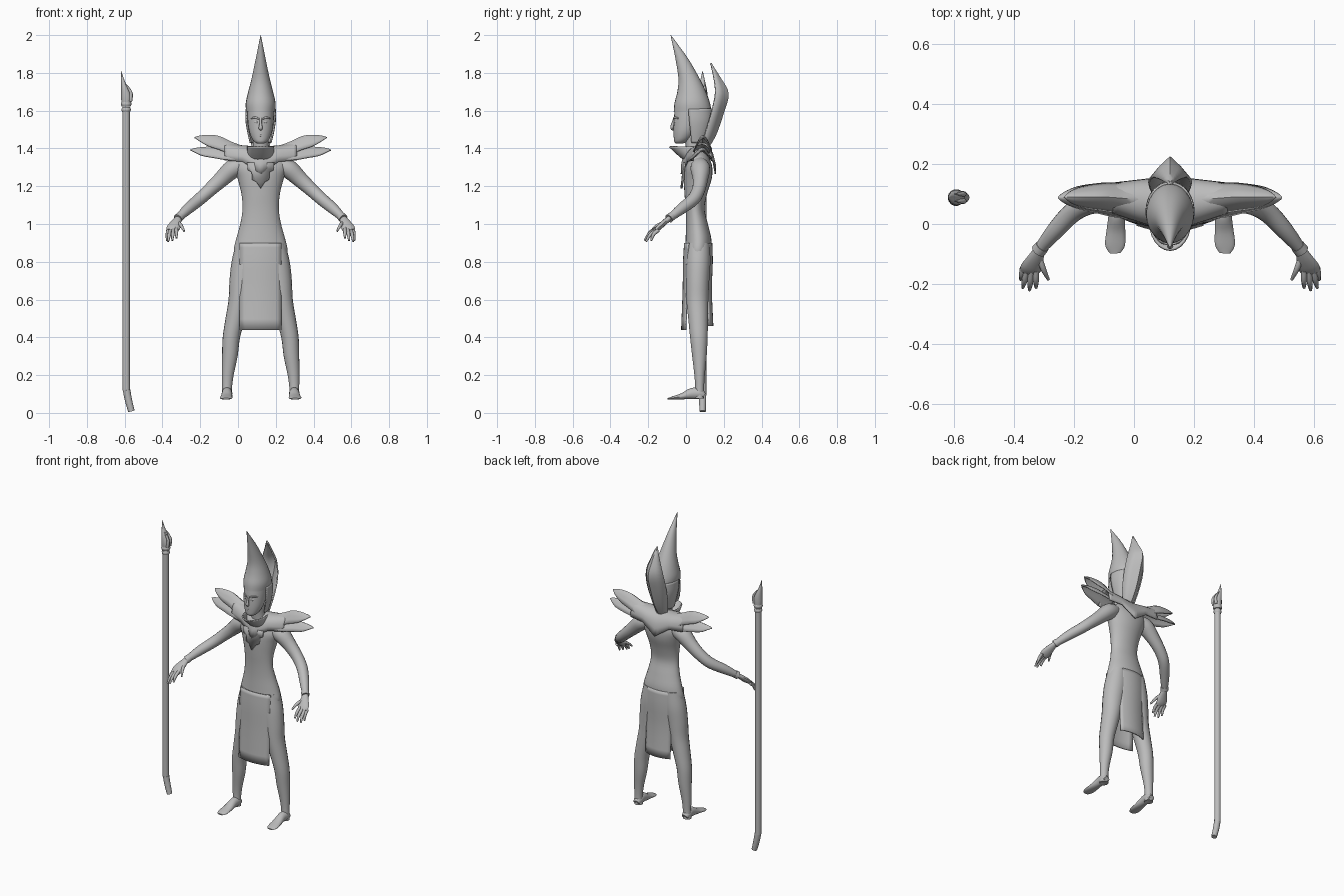
import bpy, bmesh, math
from mathutils import Vector

CX = 0.12  # centre line of the figure
grey = bpy.data.materials.new("stone grey")
grey.diffuse_color = (0.5, 0.5, 0.5, 1)


def finish(name, bm, thick=0, angle=50):
    bmesh.ops.remove_doubles(bm, verts=bm.verts, dist=0.0004)
    bmesh.ops.recalc_face_normals(bm, faces=bm.faces)
    me = bpy.data.meshes.new(name)
    bm.to_mesh(me)
    bm.free()
    me.materials.append(grey)
    ob = bpy.data.objects.new(name, me)
    bpy.context.collection.objects.link(ob)
    if thick:
        m = ob.modifiers.new("thickness", 'SOLIDIFY')
        m.thickness, m.offset = thick, 0
    bpy.ops.object.select_all(action='DESELECT')
    ob.select_set(True)
    bpy.context.view_layer.objects.active = ob
    bpy.ops.object.shade_smooth_by_angle(angle=math.radians(angle))
    return ob


def smooth(rows, n=4):
    """Catmull-Rom resampling of a list of number tuples."""
    out = []
    for i in range(len(rows) - 1):
        a, b, c, d = (rows[max(0, min(len(rows) - 1, i + k))] for k in (-1, 0, 1, 2))
        for s in range(n):
            t = s / n
            out.append(tuple(0.5 * (2*q + (r-p)*t + (2*p-5*q+4*r-w)*t*t + (3*q-p-3*r+w)*t**3)
                             for p, q, r, w in zip(a, b, c, d)))
    return out + [tuple(rows[-1])]


def skin(name, rings, closed=True, caps=True, thick=0, angle=50):
    bm = bmesh.new()
    vs = [[bm.verts.new(p) for p in r] for r in rings]
    n = len(vs[0])
    for a, b in zip(vs, vs[1:]):
        for i in range(n if closed else n - 1):
            j = (i + 1) % n
            bm.faces.new((a[i], a[j], b[j], b[i]))
    if caps and closed:
        bm.faces.new(vs[0])
        bm.faces.new(vs[-1])
    return finish(name, bm, thick, angle)


def loft(name, rows, n=20, arc=None, caps=True, thick=0, steps=4):
    """Level rings from rows of (x, y, z, rx, ry); arc gives an open part of the ring."""
    rings = []
    for x, y, z, rx, ry in smooth(rows, steps):
        if arc:
            angs = [math.radians(arc[0] + (arc[1] - arc[0]) * i / n) for i in range(n + 1)]
        else:
            angs = [2 * math.pi * i / n for i in range(n)]
        rings.append([(x + rx * math.cos(a), y + ry * math.sin(a), z) for a in angs])
    return skin(name, rings, not arc, caps, thick)


def limb(name, rows, n=12, side=(1, 0, 0), steps=4):
    """Tube square to its path, rows of (x, y, z, r_side, r_other)."""
    rows = smooth(rows, steps)
    rings = []
    for i, r in enumerate(rows):
        t = Vector(rows[min(i + 1, len(rows) - 1)][:3]) - Vector(rows[max(i - 1, 0)][:3])
        t.normalize()
        u = Vector(side)
        u = (u - t * u.dot(t)).normalized()
        v = t.cross(u)
        c = Vector(r[:3])
        rings.append([c + u * r[3] * math.cos(a) + v * r[4] * math.sin(a)
                      for a in (2 * math.pi * k / n for k in range(n))])
    return skin(name, rings)


def mid(rows):
    return [(CX, y, z, rx, ry) for z, y, rx, ry in rows]


# body
loft("torso", mid([(.80, .06, .13, .062), (.86, .064, .142, .068), (.92, .066, .13, .068),
                   (1.0, .058, .108, .058), (1.08, .048, .096, .05), (1.16, .052, .102, .06),
                   (1.24, .062, .122, .074), (1.30, .066, .142, .073), (1.35, .068, .12, .055),
                   (1.39, .06, .05, .04)]), 28)
loft("neck", mid([(1.35, .055, .055, .05), (1.41, .04, .042, .042), (1.48, .035, .042, .045)]), 16)

# head and face
loft("head", mid([(1.425, -.035, .016, .016), (1.436, -.028, .034, .034), (1.46, -.015, .05, .05),
                  (1.50, 0, .063, .066), (1.56, .016, .07, .08), (1.62, .02, .07, .078)]), 24)
limb("nose", [(CX, -.062, 1.562, .006, .004), (CX, -.07, 1.53, .007, .008),
              (CX, -.074, 1.507, .011, .009), (CX, -.064, 1.498, .006, .003)], 8)
for z, r in ((1.476, .015), (1.468, .012)):
    limb("lip", [(CX - r, -.056, z, .002, .002), (CX, -.063, z, .005, .004),
                 (CX + r, -.056, z, .002, .002)], 8, (0, 0, 1))
for s in (-1, 1):
    limb("brow", [(CX + s*.01, -.066, 1.556, .004, .004), (CX + s*.03, -.06, 1.564, .005, .004),
                  (CX + s*.052, -.036, 1.558, .003, .003)], 8, (0, 0, 1))
    limb("eye", [(CX + s*.014, -.062, 1.538, .002, .002), (CX + s*.028, -.056, 1.54, .007, .004),
                 (CX + s*.043, -.042, 1.542, .002, .002)], 8, (0, 0, 1))

# tall forward-curling helmet with neck guard
loft("helmet", mid([(1.595, .035, .077, .1), (1.64, .033, .079, .094), (1.70, .03, .066, .076),
                    (1.77, .016, .048, .056), (1.87, -.02, .027, .035),
                    (1.94, -.052, .013, .017), (2.0, -.081, .001, .001)]), 24)
loft("neck_guard", mid([(1.61, .038, .077, .098), (1.55, .042, .077, .097),
                        (1.49, .045, .068, .082), (1.43, .045, .054, .062)]),
     20, (-15, 195), thick=.008)

# flared collar around the neck
loft("collar", mid([(1.345, .055, .066, .07), (1.375, .035, .068, .085),
                    (1.41, .01, .067, .097)]), 24, caps=False, thick=.008)

# folded crest rising behind the head: spine y, edge y, half width, z
crest = smooth([(.10, .08, .035, 1.38), (.155, .10, .058, 1.47), (.197, .135, .07, 1.59),
                (.222, .155, .06, 1.69), (.182, .148, .032, 1.77), (.13, .13, .001, 1.85)], 4)
skin("crest", [[(CX - w, e, z), (CX - w*.5, (e + y)/2 + .004, z), (CX, y, z),
                (CX + w*.5, (e + y)/2 + .004, z), (CX + w, e, z)] for y, e, w, z in crest],
     False, thick=.008, angle=35)

# shoulder mantle: arched strip with a point at front and back
rings = []
for i in range(-12, 13):
    o = abs(i) / 12
    cy, ry = .066 + .02*o, .09 - .042*o
    low = 1.265 + .065*min(1, o/.5) + .012*max(0, o - .5)
    top = 1.408 + .018*o*o
    rings.append([(CX + i/12*.19, cy - ry*math.cos(math.pi*k/14),
                   low + (top - low)*math.sin(math.pi*k/14)**.7) for k in range(15)])
skin("mantle", rings, False, thick=.008)


def leaf(name, s, rows):
    """Arched feather plate from rows of (offset, y, ridge z, half width, droop)."""
    skin(name, [[(CX + s*o, y + w*v/4, z - d*abs(v/4)**1.5) for v in range(-4, 5)]
                for o, y, z, w, d in smooth(rows, 4)], False, thick=.007)


for s in (-1, 1):
    # shoulder feathers
    leaf("upper_feather", s, [(.08, .08, 1.405, .05, .03), (.15, .085, 1.43, .05, .06),
                              (.22, .09, 1.462, .045, .068), (.28, .09, 1.469, .036, .055),
                              (.325, .09, 1.464, .02, .024), (.35, .09, 1.457, .001, 0)])
    leaf("lower_feather", s, [(.10, .075, 1.39, .06, .05), (.18, .08, 1.398, .056, .058),
                              (.25, .086, 1.406, .046, .055), (.31, .088, 1.404, .034, .042),
                              (.35, .088, 1.398, .017, .018), (.372, .088, 1.39, .001, 0)])
    # arm
    limb("arm", [(CX + s*.10, .072, 1.31, .045, .045), (CX + s*.15, .076, 1.29, .052, .05),
                 (CX + s*.21, .076, 1.235, .04, .042), (CX + s*.27, .066, 1.18, .035, .036),
                 (CX + s*.325, .038, 1.13, .034, .033), (CX + s*.385, -.025, 1.08, .029, .029),
                 (CX + s*.437, -.088, 1.03, .019, .019)], 16, (0, 1, 0))
    limb("wrist_cuff", [(CX + s*.425, -.074, 1.042, .024, .023),
                        (CX + s*.438, -.09, 1.029, .025, .024)], 14, steps=1)
    # hand
    limb("palm", [(CX + s*.436, -.087, 1.031, .018, .014), (CX + s*.448, -.115, 1.008, .028, .015),
                  (CX + s*.462, -.145, .98, .036, .014), (CX + s*.469, -.162, .964, .03, .009)], 12)
    for bx, by, bz, tx, ty, tz in ((.49, -.145, .968, .497, -.185, .912),
                                   (.478, -.155, .966, .49, -.212, .907),
                                   (.462, -.158, .97, .468, -.22, .912),
                                   (.446, -.155, .976, .446, -.212, .925),
                                   (.438, -.105, 1.01, .405, -.185, .962)):
        limb("finger", [(CX + s*bx, by, bz, .010, .010),
                        (CX + s*(bx + tx)/2, (by + ty)/2 - .006, (bz + tz)/2 + .006, .0095, .0095),
                        (CX + s*tx, ty, tz, .005, .005)], 8)
    # leg
    loft("leg", [(CX + s*o, y, z, rx, ry) for o, y, z, rx, ry in
                 ((.07, .066, .90, .06, .06), (.08, .064, .80, .074, .066),
                  (.095, .061, .70, .07, .063), (.11, .06, .60, .06, .059),
                  (.133, .064, .50, .053, .053), (.155, .068, .40, .046, .047),
                  (.163, .071, .30, .041, .039), (.174, .072, .20, .031, .028),
                  (.178, .072, .13, .026, .024), (.178, .07, .075, .027, .027))], 18)
    # foot
    limb("foot", [(CX + s*.178, .096, .09, .02, .016), (CX + s*.178, .07, .102, .028, .03),
                  (CX + s*.178, .03, .102, .027, .03), (CX + s*.18, -.02, .088, .031, .017),
                  (CX + s*.183, -.07, .079, .033, .009), (CX + s*.183, -.097, .075, .018, .004)], 14)

# hanging cloth panels
for name, hw, out, rows in (
        ("front_panel", .11, -1, [(-.006, .90), (-.012, .80), (-.014, .65), (-.022, .44)]),
        ("back_panel", .09, 1, [(.135, .90), (.138, .80), (.133, .65), (.141, .46)])):
    skin(name, [[(CX + hw*k/4, y - out*.02*(k/4)**2, z) for k in range(-4, 5)]
                for y, z in smooth(rows, 3)], False, thick=.008)

# stepped chest pendant
bm = bmesh.new()
half = [(.072, 1.325), (.068, 1.285), (.048, 1.275), (.045, 1.235), (.022, 1.222)]
outline = half + [(0, 1.188)] + [(-x, z) for x, z in reversed(half)]
bm.faces.new([bm.verts.new((CX + x, -.024 + abs(x)*.2, z)) for x, z in outline])
finish("pendant", bm, .012, 30)

# staff with bent foot, bands and clawed head
SX, SY = -.592, .088
limb("staff_shaft", [(-.564, SY, .008, .017, .017), (-.578, SY, .06, .019, .019),
                     (-.589, SY, .12, .02, .02), (SX, SY, .20, .02, .02),
                     (SX, SY, .9, .02, .02), (SX, SY, 1.62, .02, .02)], 14)
for z, r in ((1.605, .025), (1.635, .028)):
    loft("staff_band", [(SX, SY, z - .012, r - .004, r - .004), (SX, SY, z, r, r),
                        (SX, SY, z + .012, r - .004, r - .004)], 14)
limb("staff_head", [(SX, SY, 1.63, .024, .024), (-.591, SY, 1.67, .028, .026),
                    (-.598, SY, 1.71, .021, .023), (-.609, SY, 1.755, .01, .013),
                    (-.619, SY, 1.81, .001, .001)], 12)
for dy in (-.012, .012):
    limb("staff_claw", [(-.572, SY + dy, 1.65, .012, .01), (-.566, SY + dy, 1.69, .009, .009),
                        (-.58, SY + dy, 1.72, .006, .006), (-.597, SY + dy, 1.745, .001, .001)], 8)
